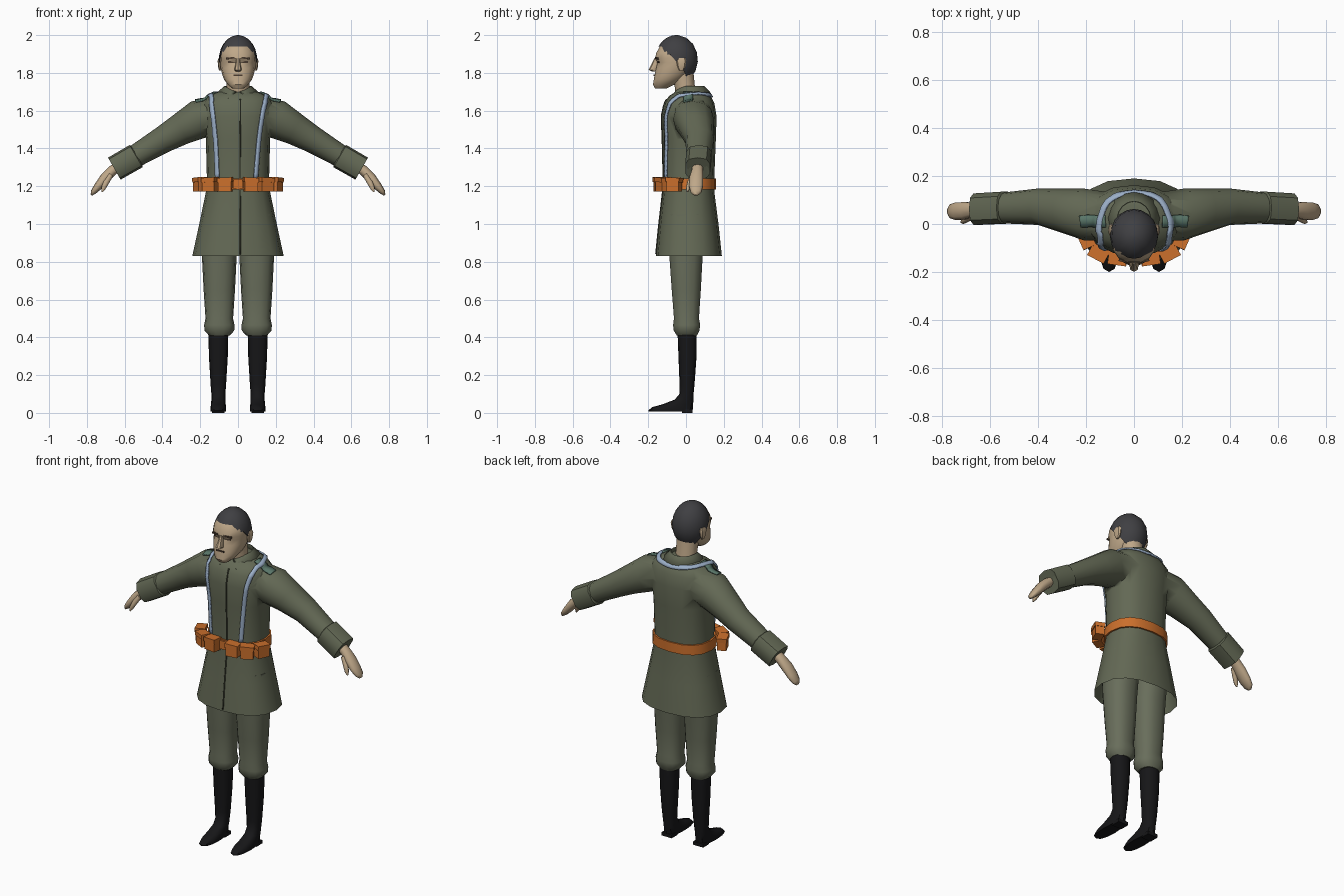
import bpy, bmesh
from math import sin, cos, radians, pi, copysign
from mathutils import Vector, Matrix
from mathutils.bvhtree import BVHTree

if "Cube" in bpy.data.objects:
    bpy.data.objects.remove(bpy.data.objects["Cube"])


def mat(name, r, g, b):
    m = bpy.data.materials.new(name)
    m.diffuse_color = (r, g, b, 1)
    m.use_nodes = True
    m.node_tree.nodes["Principled BSDF"].inputs["Base Color"].default_value = m.diffuse_color
    return m


COAT = mat("coat_green", .125, .14, .09)
TROUSER = mat("trouser_green", .14, .155, .105)
SEAM = mat("seam_dark", .05, .055, .035)
BOOT = mat("black", .008, .008, .009)
SKIN = mat("skin", .52, .39, .25)
DARK = mat("face_dark", .07, .045, .03)
HAIR = mat("hair_grey", .05, .05, .055)
LEATHER = mat("orange_leather", .6, .16, .025)
STRAP = mat("pale_blue", .33, .43, .58)
TEAL = mat("teal", .1, .18, .14)


def finish(name, bm, material, mirror=False, thick=0, angle=35):
    bmesh.ops.recalc_face_normals(bm, faces=bm.faces)
    me = bpy.data.meshes.new(name)
    bm.to_mesh(me)
    bm.free()
    ob = bpy.data.objects.new(name, me)
    bpy.context.collection.objects.link(ob)
    me.materials.append(material)
    bpy.ops.object.select_all(action='DESELECT')
    ob.select_set(True)
    bpy.context.view_layer.objects.active = ob
    bpy.ops.object.shade_smooth_by_angle(angle=radians(angle))
    if thick:
        mod = ob.modifiers.new("Solidify", 'SOLIDIFY')
        mod.thickness, mod.offset = thick, 0
    if mirror:
        ob.modifiers.new("Mirror", 'MIRROR')
    return ob


def oval(c, u, v, n, p):
    pw = lambda t: copysign(abs(t) ** (2 / p), t) if abs(t) > 1e-6 else 0
    return [c + u * pw(cos(2 * pi * i / n)) + v * pw(sin(2 * pi * i / n)) for i in range(n)]


def levels(rows, x=0, n=12, p=2.4):
    """Horizontal rings from rows of (z, y front, y back, half width)."""
    return [oval(Vector((x, (f + b) / 2, z)), Vector((w, 0, 0)), Vector((0, (b - f) / 2, 0)), n, p)
            for z, f, b, w in rows]


def limb(path, n=10, p=2.2):
    """Rings across a path of (x, y, z, half height, half depth)."""
    rings = []
    for i, (x, y, z, h, d) in enumerate(path):
        a, b = path[max(i - 1, 0)], path[min(i + 1, len(path) - 1)]
        t = Vector((b[0] - a[0], 0, b[2] - a[2])).normalized()
        rings.append(oval(Vector((x, y, z)), Vector((-t.z, 0, t.x)) * h, Vector((0, d, 0)), n, p))
    return rings


def loft(name, rings, material, closed=True, caps=True, **kw):
    bm = bmesh.new()
    vs = [[bm.verts.new(p) for p in r] for r in rings]
    n = len(vs[0])
    for a, b in zip(vs, vs[1:]):
        for i in range(n if closed else n - 1):
            j = (i + 1) % n
            bm.faces.new((a[i], a[j], b[j], b[i]))
    if caps:
        bm.faces.new(vs[0])
        bm.faces.new(vs[-1])
    return finish(name, bm, material, **kw)


def boxes(name, items, material, **kw):
    """Boxes given as (location, size, turn about z, turn about y)."""
    bm = bmesh.new()
    for loc, size, rz, ry in items:
        m = (Matrix.Translation(loc) @ Matrix.Rotation(radians(rz), 4, 'Z')
             @ Matrix.Rotation(radians(ry), 4, 'Y') @ Matrix.Diagonal((*size, 1)))
        bmesh.ops.create_cube(bm, size=1, matrix=m)
    return finish(name, bm, material, **kw)


# Coat body and sleeves joined, hem left open
coat = loft("coat", levels([(.83, -.16, .19, .242), (1.0, -.143, .172, .205), (1.17, -.123, .15, .17),
                            (1.25, -.12, .15, .165), (1.45, -.125, .158, .17), (1.57, -.13, .162, .19),
                            (1.64, -.115, .15, .188), (1.678, -.09, .13, .16), (1.702, -.05, .105, .1),
                            (1.708, -.03, .08, .07)], n=16), COAT)
sleeves = loft("sleeves", limb([(.09, .03, 1.585, .09, .1), (.21, .04, 1.553, .103, .108),
                                (.3, .055, 1.503, .085, .092), (.4, .072, 1.445, .071, .076),
                                (.6, .065, 1.325, .055, .06)], n=12), COAT, mirror=True)
mod = coat.modifiers.new("Union", 'BOOLEAN')
mod.operation, mod.object, mod.solver = 'UNION', sleeves, 'EXACT'
bpy.context.view_layer.objects.active = coat
bpy.ops.object.modifier_apply(modifier="Union")
bpy.data.objects.remove(sleeves)
bm = bmesh.new()
bm.from_mesh(coat.data)
bmesh.ops.delete(bm, geom=[f for f in bm.faces if f.calc_center_median().z < .835], context='FACES_ONLY')
surface = BVHTree.FromBMesh(bm)
bm.to_mesh(coat.data)
bm.free()


def ribbon(name, pts, width, material, lift=.006, steps=8):
    """Flat band laid on the coat surface along a smoothed path."""
    P = [Vector(p) for p in pts]
    P = [2 * P[0] - P[1]] + P + [2 * P[-1] - P[-2]]
    path = []
    for a, b, c, d in zip(P, P[1:], P[2:], P[3:]):
        for k in range(steps):
            t = k / steps
            path.append(.5 * (2 * b + (c - a) * t + (2 * a - 5 * b + 4 * c - d) * t * t
                              + (3 * b - a - 3 * c + d) * t ** 3))
    path.append(P[-2])
    rows = []
    for i, p in enumerate(path):
        tan = path[min(i + 1, len(path) - 1)] - path[max(i - 1, 0)]
        loc, nor = surface.find_nearest(p)[:2]
        side = tan.cross(nor).normalized() * width / 2
        row = []
        for q in (loc - side, loc, loc + side):
            l, m = surface.find_nearest(q)[:2]
            row.append(l + m * lift)
        rows.append(row)
    return loft(name, rows, material, closed=False, caps=False, thick=.008)


# Shoulder strap running behind the neck, front seam, shoulder boards
ribbon("shoulder_strap", [(-.125, -.13, 1.24), (-.135, -.13, 1.45), (-.145, -.12, 1.6), (-.152, -.07, 1.68),
                          (-.142, .03, 1.7), (-.1, .1, 1.69), (0, .13, 1.68), (.1, .11, 1.69),
                          (.15, .03, 1.7), (.158, -.06, 1.68), (.142, -.12, 1.6), (.125, -.13, 1.45),
                          (.105, -.13, 1.24)], .024, STRAP)
ribbon("front_seam", [(.012, -.16, .84), (.012, -.13, 1.2), (.012, -.13, 1.5), (.012, -.1, 1.66)],
       .006, SEAM, lift=.001)
for s, side in ((1, "left"), (-1, "right")):
    ribbon(side + "_shoulder_board", [(s * .12, .01, 1.7), (s * .17, .01, 1.68), (s * .225, .01, 1.65)],
           .05, TEAL, lift=.005)

# Turned-down collar, open at the front
inner, outer = [], []
for i in range(17):
    a = radians(-82 + i * 344 / 16)
    f = max(0, -sin(a)) ** 2
    inner.append(Vector((.072 * cos(a), .018 + .078 * sin(a), 1.728 - .03 * f)))
    outer.append(Vector((.112 * cos(a) + copysign(.04 * f ** 4, cos(a)), .018 + .112 * sin(a), 1.69 - .03 * f)))
low = [Vector((v.x, v.y, v.z - .05)) for v in inner]
loft("collar", [low, inner, outer], COAT, closed=False, caps=False, thick=.008)

# Cuffs and hands
loft("cuffs", limb([(.535, .068, 1.362, .06, .062), (.54, .068, 1.359, .068, .069),
                    (.655, .062, 1.293, .067, .068), (.65, .062, 1.296, .05, .052)], p=2.8), COAT, mirror=True)
loft("hands", limb([(.62, .062, 1.315, .026, .03), (.665, .06, 1.283, .027, .03), (.705, .055, 1.243, .027, .038),
                    (.74, .053, 1.2, .022, .038), (.765, .053, 1.17, .015, .03), (.776, .053, 1.153, .005, .012)]),
     SKIN, mirror=True, angle=60)
loft("thumbs", limb([(.672, .035, 1.262, .014, .014), (.698, .02, 1.22, .015, .014),
                     (.712, .011, 1.19, .012, .011), (.72, .008, 1.17, .004, .004)], n=8), SKIN, mirror=True, angle=60)

# Belt, buckle and ammunition-style pouches with lids
loft("belt", levels([(1.182, -.131, .159, .179), (1.24, -.129, .159, .175)], n=16), LEATHER)
boxes("buckle", [((0, -.131, 1.211), (.05, .014, .05), 0, 0)], LEATHER)
spots = [((.068, -.143), 8), ((.147, -.122), 28), ((.2, -.062), 66)]
boxes("pouches", [((x, y, 1.205), (.07, .05, .065), r, 0) for (x, y), r in spots], LEATHER, mirror=True)
boxes("pouch_lids", [((x, y, 1.234), (.078, .058, .024), r, 3) for (x, y), r in spots], LEATHER, mirror=True)

# Trousers gathered at the knee, and tall boots
loft("trousers", levels([(1.05, -.1, .12, .095), (.83, -.09, .09, .092), (.65, -.077, .08, .083),
                         (.5, -.065, .07, .073), (.465, -.07, .077, .08), (.435, -.066, .072, .079),
                         (.41, -.05, .06, .055)], x=.099, n=14), TROUSER, mirror=True, angle=45)
loft("boots", levels([(.43, -.045, .057, .053), (.3, -.04, .056, .05), (.15, -.034, .045, .041),
                      (.1, -.035, .04, .037), (.07, -.06, .039, .037), (.045, -.125, .038, .039),
                      (.03, -.18, .037, .041), (.012, -.2, .035, .041), (.007, -.196, .035, .04)],
                     x=.104), BOOT, mirror=True, angle=40)
boxes("heels", [((.104, .006, .01), (.066, .056, .02), 0, 0)], BOOT, mirror=True)

# Head and neck
loft("neck", levels([(1.64, -.055, .06, .066), (1.72, -.058, .048, .06), (1.8, -.08, .04, .062)], p=2), SKIN)
loft("head", levels([(1.718, -.165, -.1, .03), (1.738, -.176, -.06, .055), (1.765, -.172, -.02, .074),
                     (1.79, -.168, .01, .083), (1.825, -.16, .03, .092), (1.855, -.153, .042, .094),
                     (1.876, -.165, .045, .095), (1.905, -.16, .045, .092), (1.94, -.14, .033, .078),
                     (1.965, -.115, .01, .055)], n=14, p=2.3), SKIN)
loft("nose", levels([(1.808, -.18, -.14, .014), (1.816, -.199, -.14, .02), (1.845, -.183, -.14, .013),
                     (1.878, -.167, -.14, .01)], n=8), SKIN)
loft("ears", levels([(1.812, -.035, -.015, .006), (1.83, -.045, -.005, .011), (1.865, -.052, .002, .014),
                     (1.88, -.04, -.005, .007)], x=.094, n=8), SKIN, mirror=True)
boxes("eyebrows", [((.04, -.153, 1.878), (.046, .014, .009), 14, 6)], DARK, mirror=True)
boxes("eyes", [((.038, -.143, 1.858), (.03, .012, .009), 14, 0)], DARK, mirror=True)
boxes("mouth", [((0, -.166, 1.787), (.05, .01, .008), 0, 0)], DARK)

# Hair: a skull cap whose edge falls from the forehead to the nape
N = 20
rows = []
for k in range(7):
    row = []
    for i in range(N):
        a = 2 * pi * i / N
        s = sin(a)
        low = 33 if s < -.75 else 12 if s < -.2 else -5 if s < .2 else -50 * min(1, s * 1.4)
        e = radians(low + (86 - low) * k / 6)
        row.append(Vector((.101 * cos(e) * cos(a), -.05 + .113 * cos(e) * s, 1.87 + .13 * sin(e))))
    rows.append(row)
loft("hair", rows, HAIR, angle=25)
